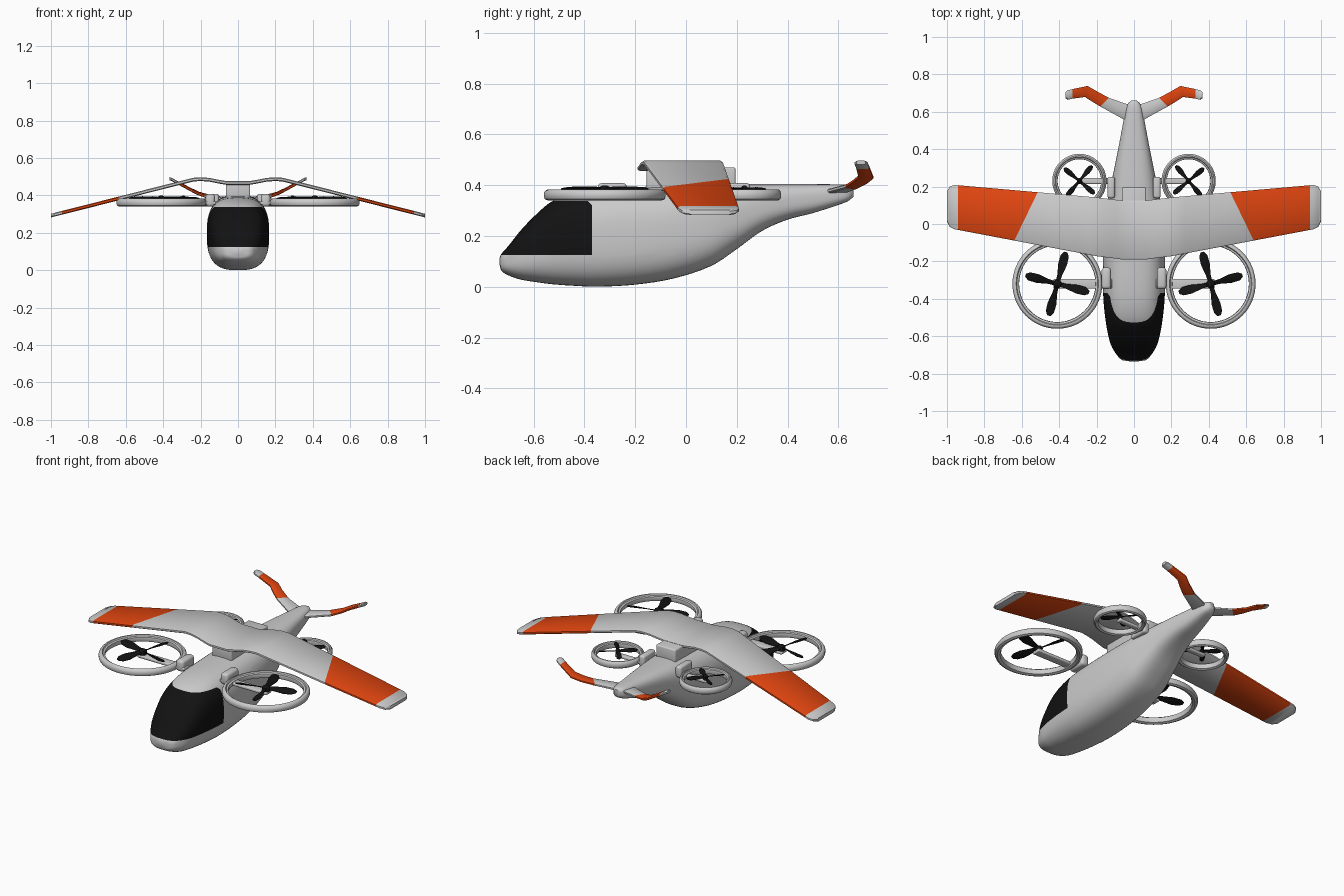
import bpy, bmesh, math
from mathutils import Vector, Matrix

if "Cube" in bpy.data.objects:
    bpy.data.objects.remove(bpy.data.objects["Cube"])


def material(name, rgb):
    m = bpy.data.materials.new(name)
    m.diffuse_color = (*rgb, 1)
    m.use_nodes = True
    m.node_tree.nodes["Principled BSDF"].inputs["Base Color"].default_value = m.diffuse_color
    return m


GREY = material("grey", (0.6, 0.6, 0.6))
ORANGE = material("orange", (0.75, 0.06, 0.005))
BLACK = material("black", (0.006, 0.006, 0.006))


def finish(bm, name, mats=(), mirror=True, angle=35):
    bmesh.ops.recalc_face_normals(bm, faces=bm.faces[:])
    me = bpy.data.meshes.new(name)
    bm.to_mesh(me)
    bm.free()
    for m in mats:
        me.materials.append(m)
    ob = bpy.data.objects.new(name, me)
    bpy.context.collection.objects.link(ob)
    bpy.ops.object.select_all(action='DESELECT')
    ob.select_set(True)
    bpy.context.view_layer.objects.active = ob
    bpy.ops.object.shade_smooth_by_angle(angle=math.radians(angle))
    if mirror:
        ob.modifiers.new("mirror", 'MIRROR')
    return ob


def lerp(keys, x):
    for a, b in zip(keys, keys[1:]):
        if x <= b[0]:
            f = (x - a[0]) / (b[0] - a[0])
            return a[1] + f * (b[1] - a[1])
    return keys[-1][1]


def skin(bm, rings, cap_start=True, cap_end=True, coloured=()):
    """Bridge rings of points; segments listed in coloured use material 1."""
    vs = [[bm.verts.new(p) for p in r] for r in rings]
    n = len(vs[0])
    for s, (a, b) in enumerate(zip(vs, vs[1:])):
        for i in range(n):
            j = (i + 1) % n
            f = bm.faces.new((a[i], a[j], b[j], b[i]))
            f.material_index = 1 if s in coloured else 0
    if cap_start:
        bm.faces.new(vs[0])
    if cap_end:
        bm.faces.new(vs[-1])


def slab_ring(le, te, t, d):
    """Flat plate section with softened edges between two edge points."""
    le, te = Vector(le), Vector(te)
    c = (te - le).normalized() * d
    up = Vector((0, 0, t / 2))
    return [le - up * .5, le + up * .5, le + c + up, te - c + up,
            te + up * .5, te - up * .5, te - c - up, le + c - up]


# Fuselage: superellipse sections through a few keys (y, bottom, top, half width)
KEYS = [(-.735, .09, .11, .02), (-.728, .065, .128, .062), (-.70, .045, .16, .092),
        (-.65, .028, .223, .122), (-.59, .018, .285, .139), (-.53, .01, .335, .15),
        (-.45, .004, .366, .16), (-.35, .0, .383, .166), (-.2, .008, .392, .166),
        (-.05, .032, .398, .16), (.1, .082, .402, .145), (.2, .148, .405, .126),
        (.3, .22, .405, .105), (.4, .264, .405, .085), (.5, .29, .404, .066),
        (.6, .322, .403, .047), (.64, .338, .40, .035), (.66, .355, .392, .016)]


def catmull(p0, p1, p2, p3, t):
    """Finite-difference cubic, parameterised by the first coordinate."""
    h = p2[0] - p1[0]
    out = [p1[0] + h * t]
    for k in (1, 2, 3):
        m1 = (p2[k] - p0[k]) / max(p2[0] - p0[0], 1e-6) * h
        m2 = (p3[k] - p1[k]) / max(p3[0] - p1[0], 1e-6) * h
        out.append((2*t**3 - 3*t*t + 1) * p1[k] + (t**3 - 2*t*t + t) * m1
                   + (3*t*t - 2*t**3) * p2[k] + (t**3 - t*t) * m2)
    return out


def body_ring(y, lo, hi, w, n=56, e=2 / 2.8):
    pts = []
    for i in range(n):
        a = math.tau * (i + .5) / n
        c, s = math.cos(a), math.sin(a)
        pts.append((w * math.copysign(abs(c)**e, c), y,
                    (lo + hi) / 2 + (hi - lo) / 2 * math.copysign(abs(s)**e, s)))
    return pts


rings = []
for i in range(len(KEYS) - 1):
    q = [KEYS[max(i - 1, 0)], KEYS[i], KEYS[i + 1], KEYS[min(i + 2, len(KEYS) - 1)]]
    rings += [body_ring(*catmull(*q, t / 4)) for t in range(4)]
rings.append(body_ring(*KEYS[-1]))
bm = bmesh.new()
skin(bm, rings)
# Canopy area: cut along its borders and paint it black
CUTS = [((0, 0, .125), (0, 0, -1)), ((0, 0, .337), (0, 0, 1)), ((0, -.37, 0), (0, 1, 0)),
        ((0, -.378, .329), (0, .707, .707))]
for co, no in CUTS:
    bmesh.ops.bisect_plane(bm, geom=bm.verts[:] + bm.edges[:] + bm.faces[:],
                           plane_co=co, plane_no=no, dist=1e-5)
for f in bm.faces:
    c = f.calc_center_median()
    f.material_index = int(all((c - Vector(co)).dot(Vector(no)) < 0 for co, no in CUTS))
finish(bm, "fuselage", (GREY, BLACK), mirror=False, angle=50)

# Gull wing with orange outer panels
Z = [(0, .466), (.06, .466), (.1, .473), (.15, .483), (.2, .487), (.24, .484),
     (.3, .469), (1, .292)]
LE = [(0, -.19), (.06, -.19), (.2, -.172), (.96, -.028), (.985, -.015), (1, .015)]
TE = [(0, .125), (.06, .125), (.2, .142), (.96, .209), (.985, .2), (1, .175)]
spans = [(x, x) for x in (0, .06, .1, .15, .175, .2, .24, .27, .3)]
spans += [(.64, .515), (.94, .94), (.96, .96), (.985, .985), (1, 1)]
bm = bmesh.new()
skin(bm, [slab_ring((a, lerp(LE, a), lerp(Z, a)), (b, lerp(TE, b), lerp(Z, b)), .02, .008)
          for a, b in spans], cap_start=False, coloured=(9,))
finish(bm, "wing", (GREY, ORANGE))

# Cranked tail fins
FIN = [((.02, .54, .372), (.02, .635, .378)), ((.18, .628, .396), (.135, .675, .392)),
       ((.225, .655, .414), (.205, .713, .41)), ((.262, .679, .434), (.248, .738, .43)),
       ((.33, .67, .472), (.33, .721, .472)), ((.355, .664, .486), (.355, .715, .486)),
       ((.366, .672, .489), (.366, .706, .489))]
bm = bmesh.new()
skin(bm, [slab_ring(a, b, .017, .007) for a, b in FIN], coloured=(1, 2, 3))
finish(bm, "tail_fin", (GREY, ORANGE))


def box(name, loc, size, bevel, mirror=True):
    bm = bmesh.new()
    bmesh.ops.create_cube(bm, size=1, matrix=Matrix.Translation(loc) @ Matrix.Diagonal((*size, 1)))
    bmesh.ops.bevel(bm, geom=bm.edges[:], offset=bevel, segments=3, profile=.5, affect='EDGES')
    finish(bm, name, (GREY,), mirror=mirror)


# Wing pylon
box("wing_pylon", (0, .02, .427), (.13, .35, .085), .008, mirror=False)


def lathe(bm, profile, centre, n, closed):
    rings = [[(centre[0] + r * math.cos(math.tau * i / n),
               centre[1] + r * math.sin(math.tau * i / n), z) for i in range(n)]
             for r, z in profile]
    if closed:
        rings.append(rings[0])
    skin(bm, rings, not closed, not closed)
    bmesh.ops.remove_doubles(bm, verts=bm.verts[:], dist=1e-6)


def rotor(tag, cx, cy, R, k, turn, mount_x, mount_y):
    # Duct ring
    bm = bmesh.new()
    lathe(bm, [(R - .004, .345), (R, .355), (R, .368), (R - .006*k, .378), (R - .012*k, .382),
               (R - .02*k, .382), (R - .024*k, .375), (R - .034*k, .372), (R - .036*k, .36),
               (R - .03*k, .345), (R - .015*k, .34)], (cx, cy), 64, True)
    finish(bm, tag + "_duct", (GREY,))
    # Blades
    bm = bmesh.new()
    s = R / .24
    for b in range(4):
        xf = Matrix.Translation((cx, cy, .385)) @ Matrix.Rotation(
            math.radians(turn + 90 * b), 4, 'Z')
        sec = []
        for r, w, tilt in ((.008, .011, .004), (.05, .013, .007), (.11, .024, .009),
                           (.155, .022, .006), (.176, .009, .002)):
            sec.append([xf @ p for p in slab_ring((r*s, -w*s, -tilt*s), (r*s, w*s, tilt*s),
                                                  .005, .003)])
        skin(bm, sec)
    finish(bm, tag + "_blades", (BLACK,))
    # Hub
    bm = bmesh.new()
    lathe(bm, [(.022*s, .365), (.023*s, .385), (.018*s, .394), (.008*s, .399)],
          (cx, cy), 24, False)
    finish(bm, tag + "_hub", (BLACK,))
    # Strut and fuselage mount
    x0, x1 = mount_x - .03, cx + .02 * s
    box(tag + "_strut", ((x0 + x1) / 2, cy, .36), (x1 - x0, .052 * s, .018), .006)
    box(tag + "_mount", (mount_x, mount_y, .374), (.05 * k, .115, .068), .016 * k)


rotor("front_rotor", .41, -.32, .24, 1, 15, .148, -.29)
rotor("rear_rotor", .292, .23, .145, .8, 40, .122, .195)
